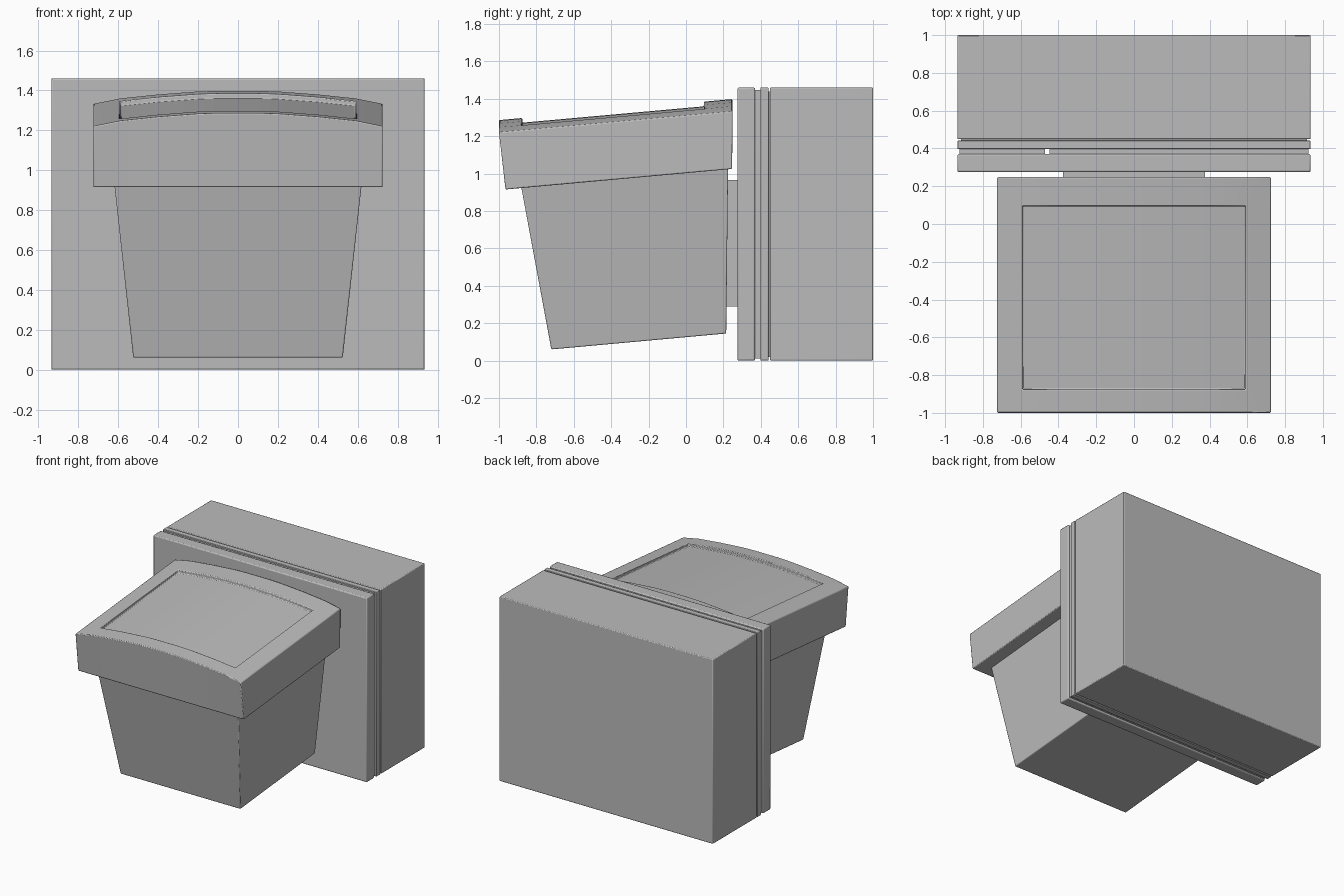
import bpy
import bmesh
from mathutils import Vector

cube = bpy.data.objects.get("Cube")
if cube:
    bpy.data.objects.remove(cube, do_unlink=True)

grey = bpy.data.materials.new("plain_grey")
grey.use_nodes = True
COLOR = (0.5, 0.5, 0.5, 1)
grey.diffuse_color = COLOR
grey.node_tree.nodes["Principled BSDF"].inputs["Base Color"].default_value = COLOR


def finish(name, bm, bevel=0.0):
    bmesh.ops.recalc_face_normals(bm, faces=bm.faces)
    mesh = bpy.data.meshes.new(name)
    bm.to_mesh(mesh)
    bm.free()
    mesh.materials.append(grey)
    obj = bpy.data.objects.new(name, mesh)
    bpy.context.collection.objects.link(obj)
    if bevel:
        mod = obj.modifiers.new("soft_edges", "BEVEL")
        mod.width = bevel
        mod.segments = 2
        mod.limit_method = "ANGLE"
    bpy.ops.object.select_all(action="DESELECT")
    obj.select_set(True)
    bpy.context.view_layer.objects.active = obj
    bpy.ops.object.shade_smooth_by_angle()
    return obj


def box(name, x, y, z, bevel=0.0):
    bm = bmesh.new()
    bmesh.ops.create_cube(bm, size=1)
    for v in bm.verts:
        v.co = Vector([lo + (c + 0.5) * (hi - lo) for c, (lo, hi) in zip(v.co, (x, y, z))])
    return finish(name, bm, bevel)


# Rear housing: plates separated by two shallow grooves
W, H = 0.935, 1.46
box("front_plate", (-W, W), (0.275, 0.37), (0, H), 0.008)
box("middle_plate", (-W, W), (0.397, 0.441), (0, H), 0.004)
box("rear_housing", (-W, W), (0.449, 1.0), (0, H), 0.006)
IN = 0.012
for name, x0, x1 in (("seam_right", -W + IN, -0.47), ("seam_left", -0.448, W - IN)):
    box(name, (x0, x1), (0.36, 0.41), (IN, H - IN))
box("rear_seam", (-W + 0.02, W - 0.02), (0.43, 0.46), (0.02, H - 0.02))

# Neck joining the bucket to the housing
box("mounting_neck", (-0.375, 0.375), (0.2, 0.29), (0.29, 0.965))

# Tapered bucket with a tilted base
bm = bmesh.new()
base = [(-0.72, 0.06), (0.215, 0.145)]
top = [(-0.885, 0.95), (0.225, 1.05)]
rings = []
for half, ends in ((0.525, base), (0.622, top)):
    (yf, zf), (yb, zb) = ends
    corners = ((-half, yf, zf), (half, yf, zf), (half, yb, zb), (-half, yb, zb))
    rings.append([bm.verts.new(c) for c in corners])
for ring in rings:
    bm.faces.new(ring)
for i in range(4):
    j = (i + 1) % 4
    bm.faces.new((rings[0][i], rings[0][j], rings[1][j], rings[1][i]))
finish("bucket", bm, 0.006)

# Arched, tilted lid: top grid, straight skirt and flat underside
half_arch = [(0.1, 0), (0.2, -0.003), (0.4, -0.018), (0.59, -0.038), (0.725, -0.065)]
arch = [(-x, h) for x, h in reversed(half_arch)] + half_arch
rows = (-1.0, -0.875, 0.095, 0.248)
bm = bmesh.new()
upper = [[bm.verts.new((x, y, 1.376 + 0.09 * y + h)) for x, h in arch] for y in rows]
panel = []
for r in range(len(rows) - 1):
    for c in range(len(arch) - 1):
        face = bm.faces.new((upper[r][c], upper[r][c + 1], upper[r + 1][c + 1], upper[r + 1][c]))
        if r == 1 and 0 < c < len(arch) - 2:
            panel.append(face)
rim = [e for e in bm.edges if e.is_boundary]
skirt = bmesh.ops.extrude_edge_only(bm, edges=rim)["geom"]
for v in [g for g in skirt if isinstance(g, bmesh.types.BMVert)]:
    t = (v.co.y - rows[0]) / (rows[-1] - rows[0])
    v.co.y = -0.965 + t * 1.212
    v.co.z = 0.915 + t * 0.11
bmesh.ops.contextual_create(bm, geom=[e for e in bm.edges if e.is_boundary])

# Sunken panel inside the lid rim
sunk = bmesh.ops.extrude_face_region(bm, geom=panel)["geom"]
bmesh.ops.delete(bm, geom=panel, context="FACES_ONLY")
verts = [g for g in sunk if isinstance(g, bmesh.types.BMVert)]
bmesh.ops.translate(bm, verts=verts, vec=(0, 0, -0.025))
finish("lid", bm, 0.006)
